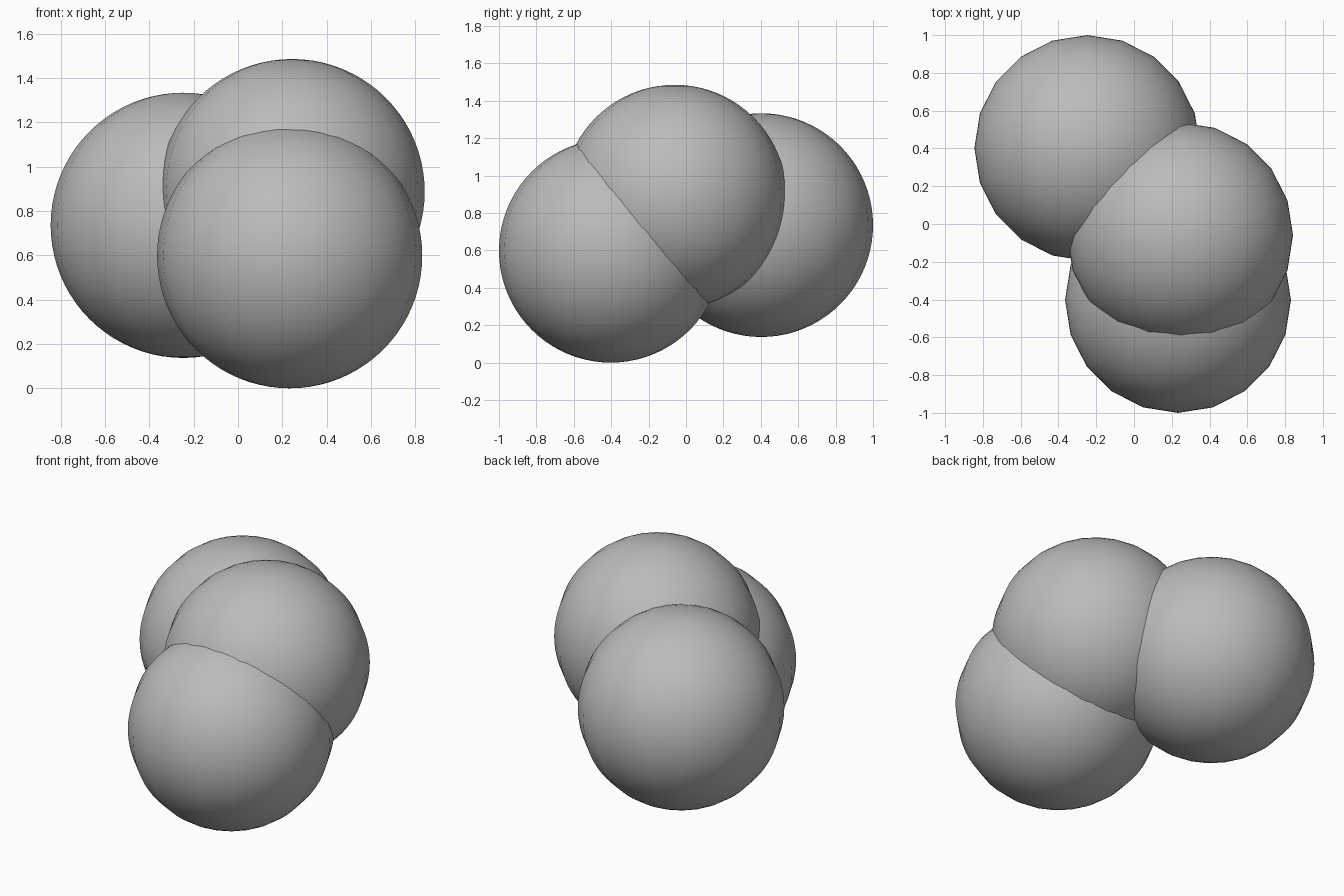
import bpy

# Remove the default cube
cube = bpy.data.objects.get("Cube")
if cube:
    bpy.data.objects.remove(cube, do_unlink=True)

# Single grey material
grey = bpy.data.materials.new("mid_grey")
grey.use_nodes = True
colour = (0.5, 0.5, 0.5, 1.0)
grey.diffuse_color = colour
grey.node_tree.nodes["Principled BSDF"].inputs["Base Color"].default_value = colour

RADIUS = 0.598


def add_ball(name, centre):
    """Smooth ball with few meridians and many rings."""
    bpy.ops.mesh.primitive_uv_sphere_add(
        segments=20, ring_count=40, radius=RADIUS, location=centre)
    ball = bpy.context.object
    ball.name = name
    ball.data.materials.append(grey)
    bpy.ops.object.shade_smooth()


# Three overlapping balls in a bent chain
add_ball("rear_ball", (-0.247, 0.402, 0.735))
add_ball("middle_ball", (0.244, -0.06, 0.887))
add_ball("front_ball", (0.233, -0.402, RADIUS))
